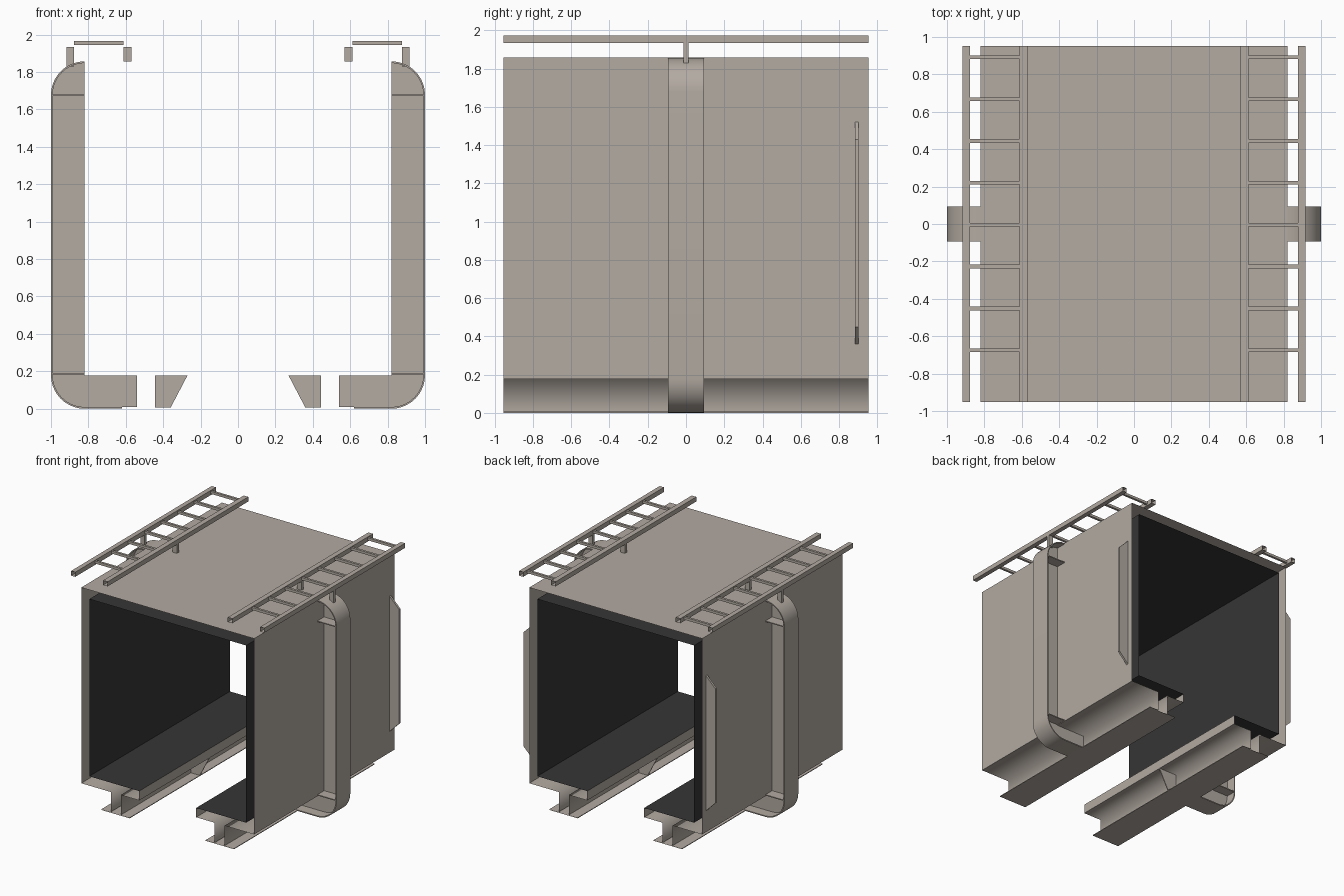
import bpy, bmesh, math

if "Cube" in bpy.data.objects:
    bpy.data.objects.remove(bpy.data.objects["Cube"])

L = 0.953          # half length of the body along y


def material(name, rgb):
    m = bpy.data.materials.new(name)
    m.diffuse_color = (*rgb, 1)
    m.use_nodes = True
    m.node_tree.nodes["Principled BSDF"].inputs["Base Color"].default_value = m.diffuse_color
    return m


BEIGE = material("warm grey paint", (0.45, 0.405, 0.36))
DARK = material("dark lining", (0.036, 0.036, 0.036))


def extrude(name, profile, y0, y1, mat=BEIGE, closed=True, caps=True,
            mirror=True, smooth=None):
    """Extrude an (x, z) profile along y; faces look to the left of its direction."""
    bm = bmesh.new()
    a = [bm.verts.new((x, y0, z)) for x, z in profile]
    b = [bm.verts.new((x, y1, z)) for x, z in profile]
    n = len(profile)
    for i in range(n if closed else n - 1):
        j = (i + 1) % n
        f = bm.faces.new((a[i], a[j], b[j], b[i]))
        f.smooth = bool(smooth and smooth(i))
    if closed and caps:
        bm.faces.new(a)
        bm.faces.new(b[::-1])
        bmesh.ops.recalc_face_normals(bm, faces=bm.faces[:])
    me = bpy.data.meshes.new(name)
    bm.to_mesh(me)
    bm.free()
    me.materials.append(mat)
    ob = bpy.data.objects.new(name, me)
    bpy.context.collection.objects.link(ob)
    if mirror:
        ob.modifiers.new("both_sides", 'MIRROR')
    return ob


def rect(x0, x1, z0, z1):
    return [(x0, z1), (x1, z1), (x1, z0), (x0, z0)]


def both(half):
    """Join a right-hand half profile to its mirror image."""
    return [(-x, z) for x, z in reversed(half)] + half


def arc(cx, cz, r, a0, a1, n=10):
    return [(cx + r * math.cos(math.radians(a0 + (a1 - a0) * i / n)),
             cz + r * math.sin(math.radians(a0 + (a1 - a0) * i / n))) for i in range(n + 1)]


# Outer shell: roof, walls, underside, skid webs and flanges, open at both ends
outer = [(0.82, 1.857), (0.82, 0.178), (0.54, 0.178), (0.54, 0.006), (0.63, 0.006),
         (0.63, 0.0), (0.36, 0.0), (0.36, 0.006), (0.445, 0.006), (0.445, 0.178),
         (0.27, 0.178), (0.27, 0.258)]
n = len(outer)
soft = {1, 2, 8, 9}    # underside and webs blend into each other
extrude("outer_shell", both(outer), -L, L, closed=False, mirror=False,
        smooth=lambda i: (i - n if i >= n else n - 2 - i) in soft)

# Dark lining: floor halves, walls and ceiling
lining = [(0.27, 0.258), (0.744, 0.258), (0.744, 1.778)]
extrude("inner_lining", lining + [(-x, z) for x, z in reversed(lining)], -L, L, DARK,
        closed=False, mirror=False)

# Side hoop: curved skin, centre web and cross ribs
R, T = 0.18, 0.009
out_path = arc(0.82, 1.677, R, 90, 0) + arc(0.82, R, R, 0, -90)
in_path = arc(0.82, 1.677, R - T, 90, 0) + arc(0.82, R, R - T, 0, -90)
skin = out_path + [(0.62, 0.0), (0.62, T)] + in_path[::-1]
hoop = extrude("hoop_skin", skin, -0.094, 0.094)
bpy.context.view_layer.objects.active = hoop
hoop.select_set(True)
bpy.ops.object.shade_smooth_by_angle(angle=math.radians(30))
extrude("hoop_web", in_path, -0.004, 0.004)
for z in (1.677, 0.187):
    extrude("hoop_rib", rect(0.82, 1 - T, z - 0.004, z + 0.004), -0.094, 0.094)

# Stiffening plates under the floor
extrude("skid_outer_plate", rect(0.54, 0.82, T, 0.178), -0.004, 0.004)
extrude("skid_inner_gusset", [(0.27, 0.178), (0.445, 0.178), (0.445, 0.006), (0.36, 0.006)],
        -0.004, 0.004)

# Vertical grab fins near the back
extrude("grab_fin", [(0.82, 1.52), (0.91, 1.43), (0.91, 0.45), (0.82, 0.36)], 0.883, 0.901)

# Roof ladders: open square tubes, posts and rungs
for x0, x1, z0 in ((0.57, 0.613, 1.857), (0.877, 0.917, 1.83)):
    extrude("ladder_rail", rect(x0, x1, 1.933, 1.973), -L, L, caps=False)
    extrude("ladder_post", rect(x0, x1, z0, 1.933), -0.013, 0.013)
for i in range(8):
    y = 0.891 - 0.2237 * i
    extrude("ladder_rung", rect(0.613, 0.877, 1.945, 1.967), y - 0.01, y + 0.01)
